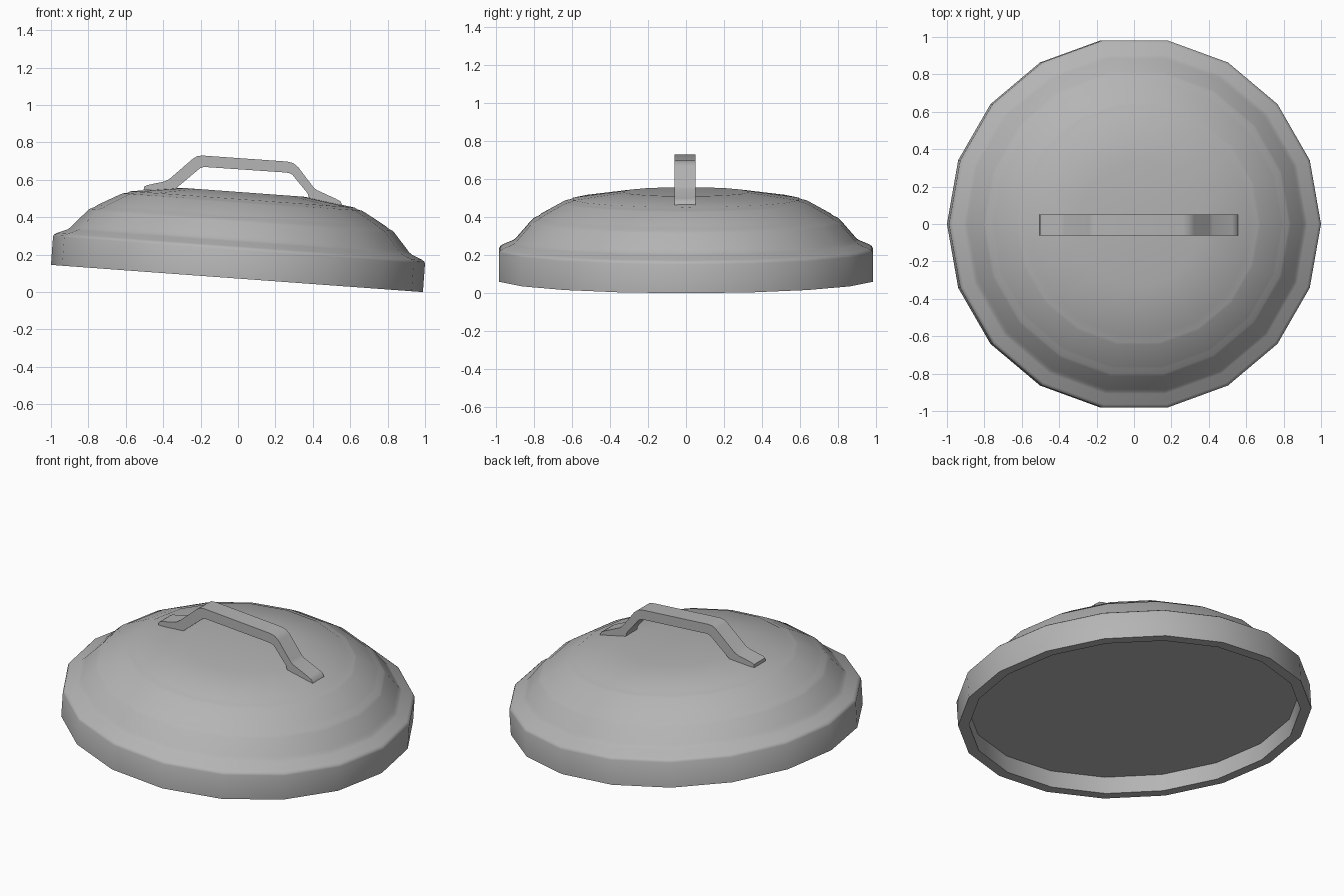
import bpy, bmesh, math
from mathutils import Matrix

if "Cube" in bpy.data.objects:
    bpy.data.objects.remove(bpy.data.objects["Cube"])

SIDES = 18
TILT = math.atan(0.145 / 1.985)

metal = bpy.data.materials.new("grey_metal")
metal.diffuse_color = (0.46, 0.46, 0.46, 1)
metal.use_nodes = True
metal.node_tree.nodes["Principled BSDF"].inputs["Base Color"].default_value = metal.diffuse_color


def finish(name, bm, angle):
    bmesh.ops.recalc_face_normals(bm, faces=bm.faces)
    mesh = bpy.data.meshes.new(name)
    bm.to_mesh(mesh)
    bm.free()
    mesh.materials.append(metal)
    obj = bpy.data.objects.new(name, mesh)
    bpy.context.collection.objects.link(obj)
    bpy.ops.object.select_all(action='DESELECT')
    obj.select_set(True)
    bpy.context.view_layer.objects.active = obj
    bpy.ops.object.shade_smooth_by_angle(angle=math.radians(angle))
    return obj


def lathe(name, profile, angle):
    """Revolve (radius, z) points, closing both ends with flat caps."""
    bm = bmesh.new()
    rings = []
    for r, z in profile:
        rings.append([bm.verts.new((r * math.cos(2 * math.pi * i / SIDES),
                                    r * math.sin(2 * math.pi * i / SIDES), z))
                      for i in range(SIDES)])
    for a, b in zip(rings, rings[1:]):
        for i in range(SIDES):
            j = (i + 1) % SIDES
            bm.faces.new((a[i], a[j], b[j], b[i]))
    bm.faces.new(rings[0])
    bm.faces.new(rings[-1])
    return finish(name, bm, angle)


# Lid: recessed flat underside, rim band, stepped dome and flat crown
lid = lathe("lid", [
    (0.935, 0.103), (0.935, 0.0), (0.997, 0.0),
    (0.997, 0.152), (0.992, 0.163), (0.980, 0.172),
    (0.922, 0.196), (0.907, 0.208), (0.895, 0.222),
    (0.825, 0.302), (0.812, 0.314), (0.785, 0.327), (0.772, 0.338),
    (0.655, 0.403), (0.640, 0.410), (0.615, 0.415), (0.600, 0.424),
    (0.33, 0.462)], 40)
lid.matrix_world = (Matrix.Translation((-0.0057, 0, 0.0727))
                    @ Matrix.Rotation(TILT, 4, 'Y'))

# Handle: bent strap outline in x-z, extruded across y
outline = [
    (-0.505, 0.545), (-0.502, 0.563), (-0.485, 0.572), (-0.395, 0.591),
    (-0.370, 0.602), (-0.240, 0.714), (-0.218, 0.727), (-0.190, 0.730),
    (0.262, 0.698), (0.295, 0.690), (0.322, 0.668), (0.402, 0.562),
    (0.420, 0.546), (0.525, 0.498), (0.548, 0.485), (0.557, 0.465),
    (0.385, 0.490), (0.372, 0.528), (0.290, 0.628), (0.272, 0.637),
    (0.245, 0.640), (-0.180, 0.669), (-0.202, 0.663), (-0.325, 0.560),
    (-0.345, 0.545)]
bm = bmesh.new()
face = bm.faces.new([bm.verts.new((x, -0.061, z)) for x, z in outline])
ext = bmesh.ops.extrude_face_region(bm, geom=[face])
bmesh.ops.translate(bm, vec=(0, 0.111, 0),
                    verts=[v for v in ext["geom"] if isinstance(v, bmesh.types.BMVert)])
finish("handle", bm, 40)
